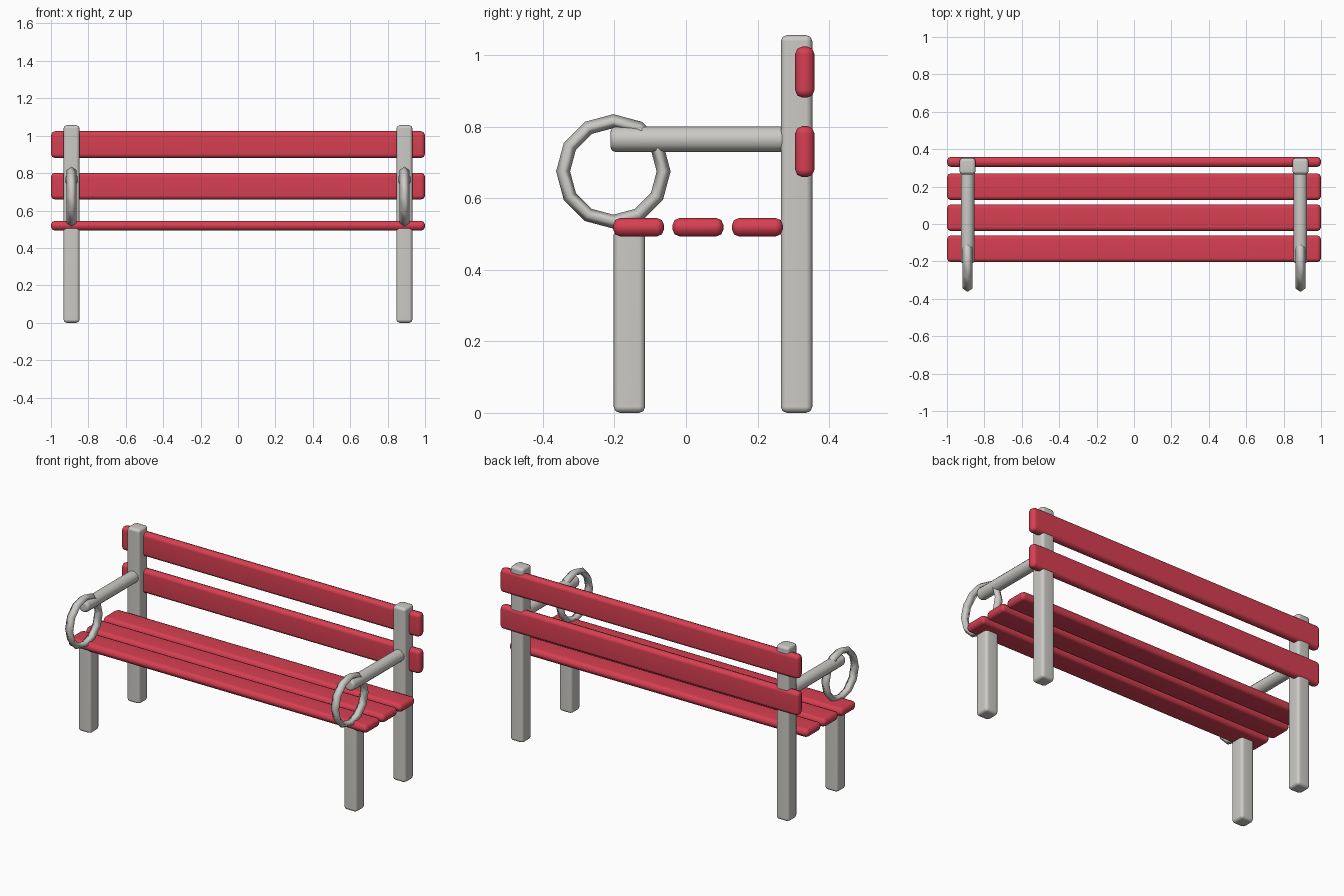
import bpy, bmesh, math
from mathutils import Matrix

if "Cube" in bpy.data.objects:
    bpy.data.objects.remove(bpy.data.objects["Cube"])


def material(name, rgb):
    m = bpy.data.materials.new(name)
    m.diffuse_color = (*rgb, 1)
    m.use_nodes = True
    m.node_tree.nodes["Principled BSDF"].inputs["Base Color"].default_value = m.diffuse_color
    return m


RED = material("red paint", (0.68, 0.05, 0.083))
GREY = material("pale grey metal", (0.60, 0.59, 0.56))


def finish(name, bm, mat):
    bmesh.ops.recalc_face_normals(bm, faces=bm.faces)
    me = bpy.data.meshes.new(name)
    bm.to_mesh(me)
    bm.free()
    me.materials.append(mat)
    for p in me.polygons:
        p.use_smooth = True
    ob = bpy.data.objects.new(name, me)
    bpy.context.collection.objects.link(ob)
    return ob


def rounded_box(name, x, y, z, bevel, mat):
    """Box given by (min, max) ranges, with rounded edges."""
    bm = bmesh.new()
    bmesh.ops.create_cube(bm, size=1)
    for v in bm.verts:
        v.co = [(lo + hi) / 2 + c * (hi - lo) for c, (lo, hi) in zip(v.co, (x, y, z))]
    bmesh.ops.bevel(bm, geom=bm.edges[:], offset=bevel, segments=2,
                    profile=0.5, affect='EDGES')
    ob = finish(name, bm, mat)
    mod = ob.modifiers.new("flat faces", 'WEIGHTED_NORMAL')
    mod.keep_sharp = True
    return ob


# Seat and back slats
for i, y in enumerate((-0.204, -0.038, 0.128)):
    rounded_box(f"seat_slat_{i + 1}", (-1, 1), (y, y + 0.143), (0.493, 0.545), 0.021, RED)
for i, z in enumerate((0.659, 0.881)):
    rounded_box(f"back_slat_{i + 1}", (-1, 1), (0.305, 0.359), (z, z + 0.143), 0.021, RED)

for side, cx in (("left", -0.89), ("right", 0.89)):
    # Legs
    span = (cx - 0.043, cx + 0.043)
    rounded_box(f"front_leg_{side}", span, (-0.202, -0.114), (0, 0.515), 0.017, GREY)
    rounded_box(f"rear_post_{side}", span, (0.265, 0.353), (0, 1.056), 0.017, GREY)

    # Armrest bar with softened ends
    bm = bmesh.new()
    bmesh.ops.create_cone(bm, cap_ends=True, segments=12, radius1=0.036, radius2=0.036,
                          depth=0.515, matrix=Matrix.Translation((cx, 0.046, 0.765))
                          @ Matrix.Rotation(math.pi / 2, 4, 'X'))
    rims = [e for e in bm.edges if abs(e.verts[0].co.y - e.verts[1].co.y) < 0.01]
    bmesh.ops.bevel(bm, geom=rims, offset=0.015, segments=2, profile=0.5, affect='EDGES')
    arm = finish(f"armrest_{side}", bm, GREY)
    arm.modifiers.new("flat ends", 'WEIGHTED_NORMAL')

    # Ring at the front of the armrest: a diamond section swept round 12 steps
    bm = bmesh.new()
    loops = []
    for i in range(12):
        a = math.tau * i / 12
        loops.append([bm.verts.new((cx + dx, -0.203 + r * math.cos(a), 0.675 + r * math.sin(a)))
                      for dx, r in ((0, 0.16), (0.027, 0.141), (0, 0.121), (-0.027, 0.141))])
    for i in range(12):
        a, b = loops[i], loops[(i + 1) % 12]
        for j in range(4):
            k = (j + 1) % 4
            bm.faces.new((a[j], a[k], b[k], b[j]))
    finish(f"arm_ring_{side}", bm, GREY)
